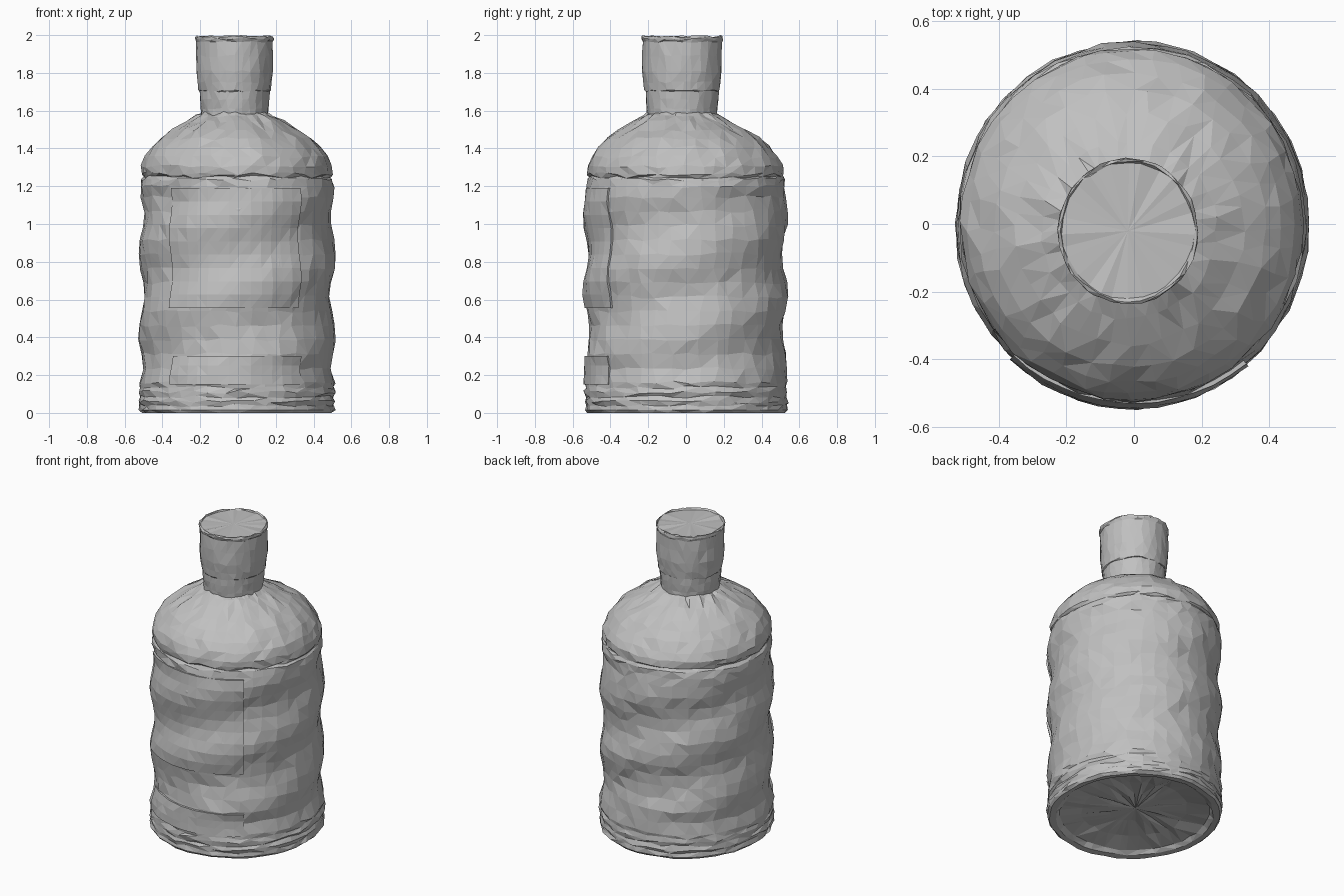
import bpy, bmesh, math, random

random.seed(4)
SIDES = 40

cube = bpy.data.objects.get("Cube")
if cube:
    bpy.data.objects.remove(cube, do_unlink=True)

grey = bpy.data.materials.new("plain grey")
grey.use_nodes = True
grey.diffuse_color = (0.53, 0.53, 0.53, 1)
grey.node_tree.nodes["Principled BSDF"].inputs["Base Color"].default_value = (0.53, 0.53, 0.53, 1)


def finish(bm, name):
    bmesh.ops.recalc_face_normals(bm, faces=bm.faces)
    mesh = bpy.data.meshes.new(name)
    bm.to_mesh(mesh)
    bm.free()
    mesh.materials.append(grey)
    obj = bpy.data.objects.new(name, mesh)
    bpy.context.collection.objects.link(obj)
    return obj


def interpolate(profile, z):
    """Radius of an upward running profile at height z."""
    for (r0, z0), (r1, z1) in zip(profile, profile[1:]):
        if z0 <= z <= z1:
            return r0 + (r1 - r0) * (z - z0) / max(z1 - z0, 1e-6)
    return profile[-1][0]


def ribs(a, z):
    """Soft ribs winding round the body wall."""
    if not 0.15 < z < 1.22:
        return 0
    fade = min(1, (z - 0.15) / 0.15, (1.22 - z) / 0.1)
    return 0.016 * fade * math.cos(math.tau * (z - 0.84) / 0.41 - 2 * a)


def body_point(a, r, z):
    """Slightly oval section; the shoulder drifts toward the offset neck."""
    t = max(0, min(1, (z - 1.25) / 0.35))
    r += ribs(a, z)
    return ((r - 0.008 * (1 - t)) * math.cos(a) - 0.005 - 0.012 * t,
            (r + 0.008 * (1 - t)) * math.sin(a) - 0.022 * t, z)


def neck_point(a, r, z):
    return (r * math.cos(a) - 0.018, r * 1.04 * math.sin(a) - 0.021, z)


def lathe(name, profile, place, sides, jitter, wobble_z):
    """Spin a profile into a hand-worn, faceted shell closed by fans."""
    bm = bmesh.new()
    rings = []
    for r, z in profile:
        ring = []
        for i in range(sides):
            a = math.tau * (i + random.uniform(-0.25, 0.25)) / sides
            dz = random.uniform(-wobble_z, wobble_z) if z > 0.02 else 0
            x, y, h = place(a, r + random.uniform(-jitter, jitter), z)
            ring.append(bm.verts.new((x, y, h + dz)))
        rings.append(ring)
    for low, high in zip(rings, rings[1:]):
        for i in range(sides):
            j = (i + 1) % sides
            bm.faces.new((low[i], low[j], high[j], high[i]))
    for ring, z in ((rings[0], profile[0][1]), (rings[-1], profile[-1][1])):
        hub = bm.verts.new(place(0, 0, z))
        for i in range(sides):
            bm.faces.new((ring[i], ring[(i + 1) % sides], hub))
    bmesh.ops.triangulate(bm, faces=[f for f in bm.faces if len(f.verts) > 3])
    return finish(bm, name)


# Body: pushed-up base, grooved foot, ribbed wall, shoulder collar and dome
wall = [(0.528, 0.16)] + [(0.515, 0.16 + 0.0757 * k) for k in range(1, 14)]
outer = [(0.512, 0), (0.527, 0.015), (0.522, 0.04), (0.53, 0.06), (0.522, 0.085),
         (0.53, 0.11), (0.523, 0.135)] + wall + [
    (0.518, 1.2), (0.515, 1.235), (0.502, 1.25), (0.512, 1.265), (0.511, 1.305),
    (0.491, 1.355), (0.452, 1.407), (0.405, 1.452), (0.34, 1.497), (0.26, 1.542),
    (0.205, 1.573), (0.175, 1.589)]
base = [(0.16, 0.055), (0.32, 0.045), (0.45, 0.025), (0.475, 0.004)]
lathe("bottle_body", base + outer, body_point, SIDES, 0.006, 0.009)

# Neck
lathe("neck", [(0.177, 1.57), (0.179, 1.61), (0.184, 1.66), (0.187, 1.72)],
      neck_point, 28, 0.003, 0.004)

# Cap: flared wall, thin rim and nearly flush top
lathe("cap", [(0.184, 1.7), (0.191, 1.705), (0.197, 1.75), (0.202, 1.81), (0.202, 1.89),
              (0.201, 1.965), (0.207, 1.978), (0.207, 1.99), (0.199, 1.994), (0.194, 1.987)],
      neck_point, 28, 0.003, 0.006)


def panel(name, z0, z1, rows, lift):
    """Curved raised plate on the front wall, with closed edges."""
    bm = bmesh.new()
    cols = 13
    half = math.radians(41.5)
    grid = {}
    for j in range(rows + 1):
        z = z0 + (z1 - z0) * j / rows
        for i in range(cols + 1):
            a = -math.pi / 2 - 0.025 + half * (2 * i / cols - 1)
            r = interpolate(outer, z) + lift + random.uniform(-0.003, 0.003)
            grid[i, j] = bm.verts.new(body_point(a, r, z))
    for i in range(cols):
        for j in range(rows):
            bm.faces.new((grid[i, j], grid[i + 1, j], grid[i + 1, j + 1], grid[i, j + 1]))
    # Skirt the border back into the wall
    border = [e for e in bm.edges if e.is_boundary]
    skirt = bmesh.ops.extrude_edge_only(bm, edges=border)["geom"]
    for v in skirt:
        if isinstance(v, bmesh.types.BMVert):
            v.co.x *= 0.965
            v.co.y *= 0.965
    bmesh.ops.triangulate(bm, faces=bm.faces)
    mesh = finish(bm, name).data
    # Open shell: make sure the front faces outward
    if sum(p.normal.y for p in mesh.polygons) > 0:
        mesh.flip_normals()


# Front label plate and the lower plate beneath it
panel("front_label", 0.555, 1.19, 9, 0.008)
panel("lower_label", 0.15, 0.3, 3, 0.007)
